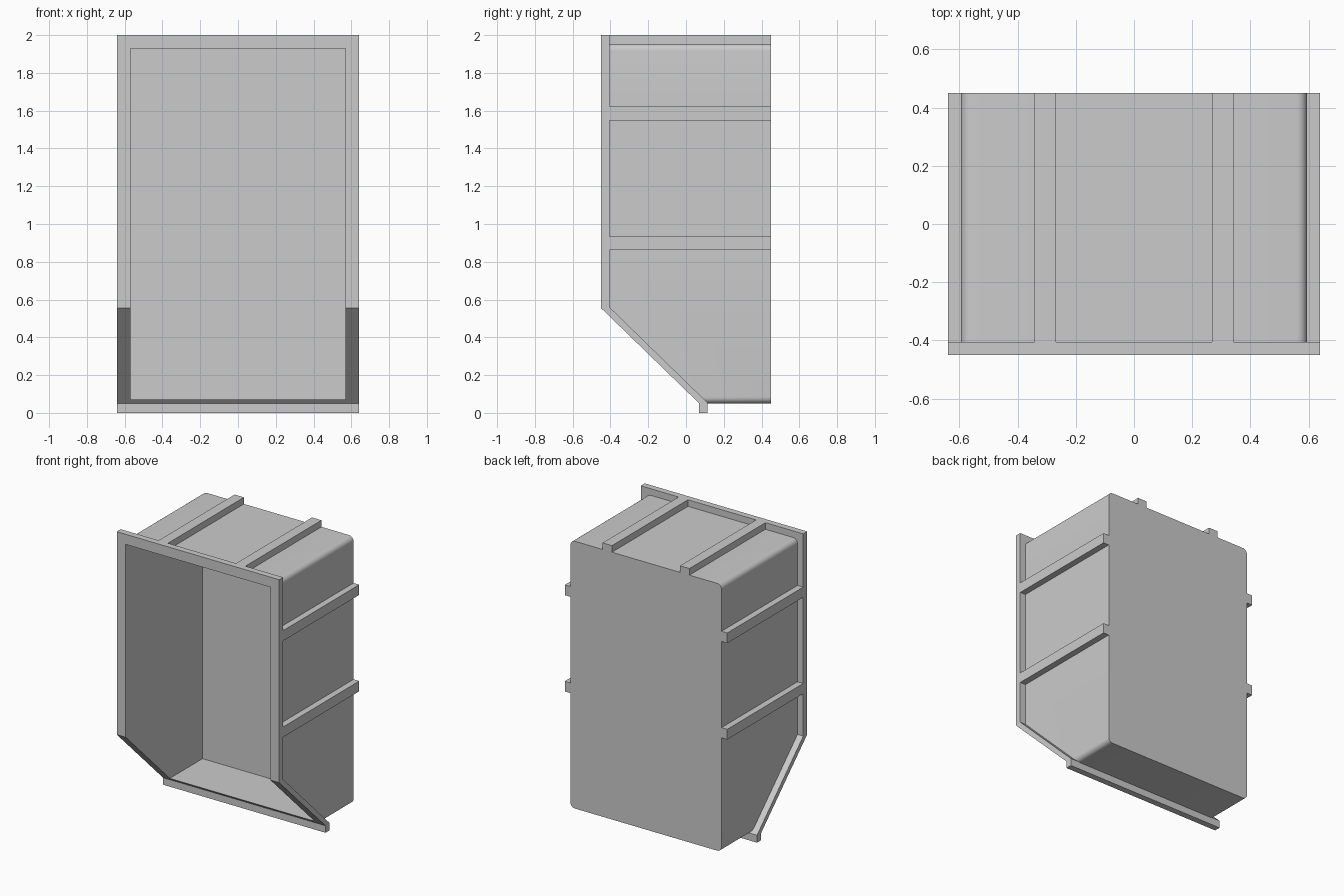
import bpy
import bmesh
from mathutils import Vector

default = bpy.data.objects.get("Cube")
if default:
    bpy.data.objects.remove(default, do_unlink=True)

HALF_W, HEIGHT, FRONT, BACK = 0.64, 2.0, -0.45, 0.45
BODY_W, BODY_LOW, BODY_TOP = 0.595, 0.05, 1.953
RIM_BACK = -0.405


def finish(name, bm):
    bmesh.ops.recalc_face_normals(bm, faces=bm.faces)
    mesh = bpy.data.meshes.new(name)
    bm.to_mesh(mesh)
    bm.free()
    obj = bpy.data.objects.new(name, mesh)
    bpy.context.collection.objects.link(obj)
    return obj


def box_mesh(low, high):
    bm = bmesh.new()
    bmesh.ops.create_cube(bm, size=1)
    low, high = Vector(low), Vector(high)
    for v in bm.verts:
        v.co = (low + high) / 2 + v.co * (high - low)
    return bm


def box(name, low, high):
    return finish(name, box_mesh(low, high))


def side_profile(name, points, half_width):
    bm = bmesh.new()
    face = bm.faces.new([bm.verts.new((-half_width, y, z)) for y, z in points])
    new = bmesh.ops.extrude_face_region(bm, geom=[face])["geom"]
    verts = [g for g in new if isinstance(g, bmesh.types.BMVert)]
    bmesh.ops.translate(bm, verts=verts, vec=(2 * half_width, 0, 0))
    return finish(name, bm)


def combine(target, part, operation):
    part.hide_render = True
    mod = target.modifiers.new(part.name, 'BOOLEAN')
    mod.operation = operation
    mod.solver = 'EXACT'
    mod.object = part
    bpy.context.view_layer.objects.active = target
    bpy.ops.object.modifier_apply(modifier=mod.name)
    bpy.data.objects.remove(part, do_unlink=True)


# Body: box with rounded lengthwise edges and a sloped lower front
bm = box_mesh((-BODY_W, -0.425, BODY_LOW), (BODY_W, BACK, BODY_TOP))
long_edges = [e for e in bm.edges
              if abs(e.verts[0].co.y - e.verts[1].co.y) > 0.5]
bmesh.ops.bevel(bm, geom=long_edges, offset=0.035, segments=6,
                profile=0.5, affect='EDGES')
bmesh.ops.bisect_plane(bm, geom=bm.verts[:] + bm.edges[:] + bm.faces[:],
                       plane_co=(0, -0.43, 0.555), plane_no=(0, -0.505, -0.52),
                       clear_outer=True)
bmesh.ops.holes_fill(bm, edges=[e for e in bm.edges if e.is_boundary])
body = finish("open_bin", bm)

# Rim: bent flange around the mouth, ending in a small foot
rim = side_profile("rim", [(FRONT, HEIGHT), (FRONT, 0.555), (0.07, 0.05),
                           (0.07, 0), (0.115, 0), (0.115, 0.053),
                           (RIM_BACK, 0.56), (RIM_BACK, HEIGHT)], HALF_W)
combine(body, rim, 'UNION')

# Ribs: two on each side wall, two along the top
for side in (-1, 1):
    for low in (0.862, 1.548):
        xs = sorted((side * 0.58, side * HALF_W))
        rib = box("side_rib", (xs[0], -0.43, low), (xs[1], BACK, low + 0.073))
        combine(body, rib, 'UNION')
    xs = sorted((side * 0.268, side * 0.342))
    rib = box("top_rib", (xs[0], -0.43, 1.94), (xs[1], BACK, HEIGHT))
    combine(body, rib, 'UNION')

# Cavity: square-cornered interior, open at the front
cavity = box("cavity", (-0.57, -1, 0.072), (0.57, 0.415, 1.928))
combine(body, cavity, 'DIFFERENCE')

bpy.ops.object.select_all(action='DESELECT')
body.select_set(True)
bpy.context.view_layer.objects.active = body
bpy.ops.object.shade_smooth_by_angle(angle=0.5)
